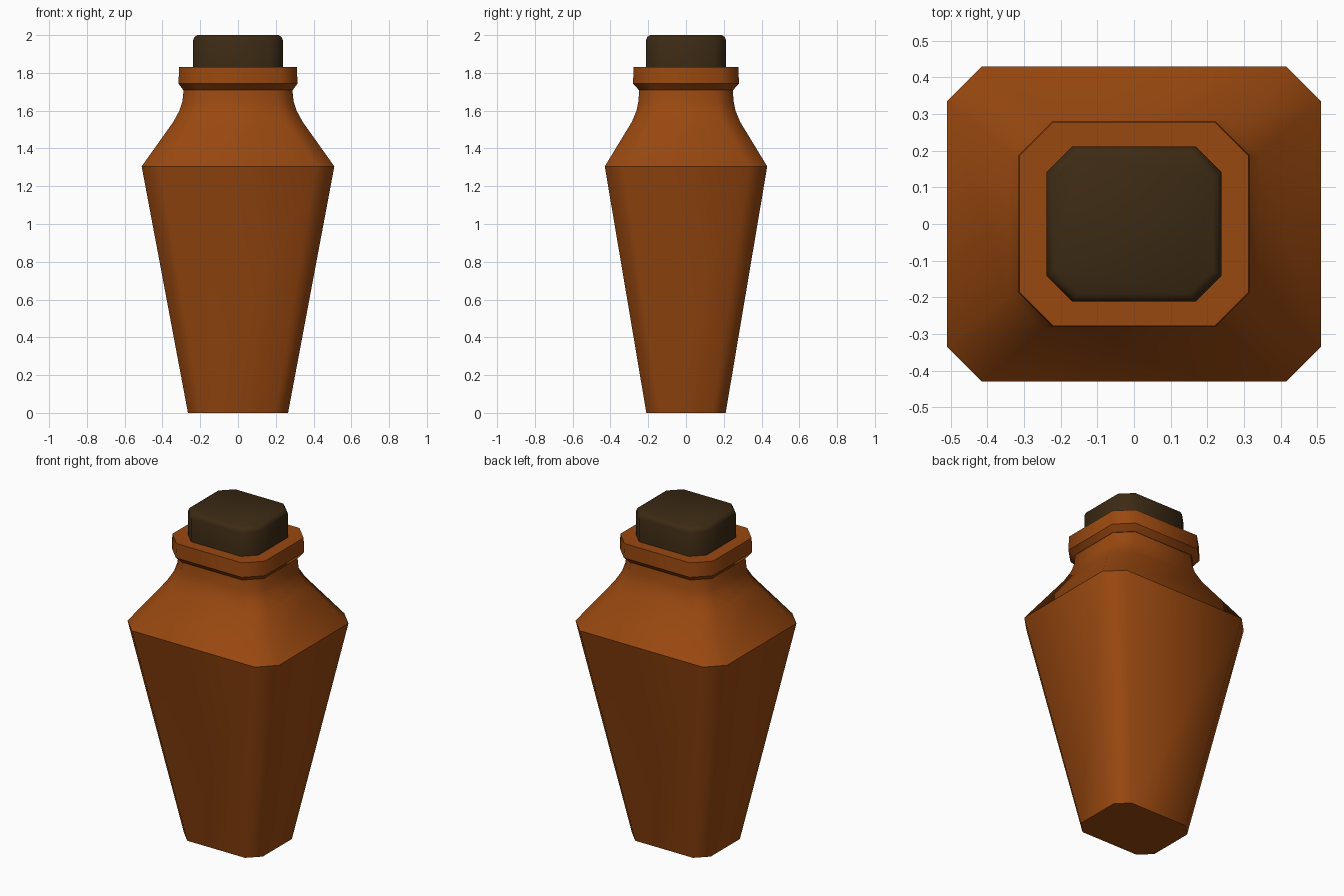
import bpy, bmesh

if "Cube" in bpy.data.objects:
    bpy.data.objects.remove(bpy.data.objects["Cube"])


def material(name, colour):
    m = bpy.data.materials.new(name)
    m.diffuse_color = (*colour, 1)
    m.use_nodes = True
    m.node_tree.nodes["Principled BSDF"].inputs["Base Color"].default_value = m.diffuse_color
    return m


def ring_points(hx, hy, c):
    # rectangle with cut corners, counter-clockwise
    return [(hx, -hy + c), (hx, hy - c), (hx - c, hy), (-hx + c, hy),
            (-hx, hy - c), (-hx, -hy + c), (-hx + c, -hy), (hx - c, -hy)]


def loft(name, sections, sharp, mat):
    """Stack of cut-corner rectangles (z, half x, half y, corner cut); sharp = crisp ring indices."""
    bm = bmesh.new()
    rings = [[bm.verts.new((x, y, z)) for x, y in ring_points(hx, hy, c)]
             for z, hx, hy, c in sections]
    for a, b in zip(rings, rings[1:]):
        for i in range(8):
            j = (i + 1) % 8
            bm.faces.new((a[i], a[j], b[j], b[i]))
    bm.faces.new(rings[0][::-1])
    bm.faces.new(rings[-1])
    for f in bm.faces:
        f.smooth = True
    for k in sharp:
        for i in range(8):
            bm.edges.get((rings[k][i], rings[k][(i + 1) % 8])).smooth = False
    me = bpy.data.meshes.new(name)
    bm.to_mesh(me)
    bm.free()
    me.materials.append(mat)
    ob = bpy.data.objects.new(name, me)
    bpy.context.collection.objects.link(ob)
    return ob


amber = material("amber_brown", (0.318, 0.065, 0.005))
cork = material("dark_cork", (0.045, 0.023, 0.007))

# tapered body, shoulder and neck
loft("bottle_body", [
    (0.00, 0.265, 0.21, 0.07),
    (1.305, 0.51, 0.43, 0.095),
    (1.54, 0.343, 0.287, 0.093),
    (1.60, 0.31, 0.262, 0.09),
    (1.65, 0.294, 0.252, 0.088),
    (1.72, 0.287, 0.247, 0.086)], (0, 1, 5), amber)

# collar around the mouth
loft("neck_collar", [
    (1.71, 0.29, 0.25, 0.086),
    (1.743, 0.315, 0.28, 0.092),
    (1.83, 0.312, 0.278, 0.092)], (0, 1, 2), amber)

# stopper with softened top edge
loft("stopper", [
    (1.82, 0.238, 0.212, 0.07),
    (1.972, 0.238, 0.212, 0.07),
    (1.99, 0.231, 0.205, 0.068),
    (2.00, 0.215, 0.19, 0.063)], (0,), cork)
